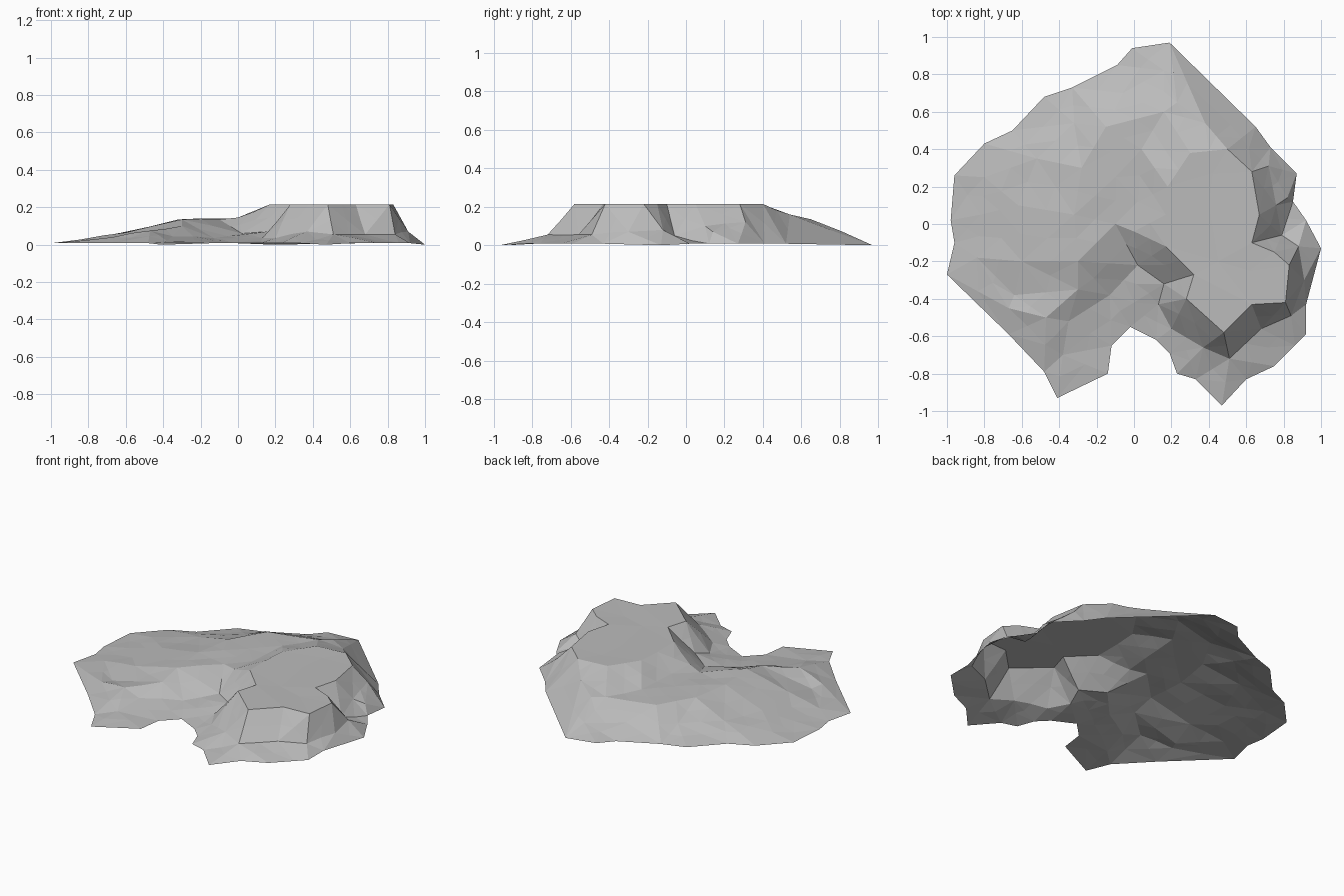
import bpy
import bmesh
import random
from mathutils import Vector
from mathutils.geometry import delaunay_2d_cdt

random.seed(4)
cube = bpy.data.objects.get("Cube")
if cube:
    bpy.data.objects.remove(cube, do_unlink=True)

rock = bpy.data.materials.new("pale grey rock")
rock.use_nodes = True
rock.diffuse_color = (0.5, 0.5, 0.5, 1)
rock.node_tree.nodes["Principled BSDF"].inputs["Base Color"].default_value = rock.diffuse_color

points, heights, creases = [], [], []


def contour(path, height, closed=False, crease=True):
    """Add a line of surface points; a point may carry its own height."""
    first = len(points)
    for x, y, *own_height in path:
        points.append(Vector((x, y)))
        heights.append(own_height[0] if own_height else height)
    if crease:
        last = len(points) - 1
        creases.extend((i, i + 1) for i in range(first, last))
        if closed:
            creases.append((last, first))


# Shoreline around the whole landform
contour([(.19, .97, 0), (.65, .52), (.73, .41), (.87, .27), (.85, .12),
         (.92, .02), (1, -.13, 0), (.92, -.43), (.92, -.59), (.86, -.65),
         (.75, -.76), (.6, -.83), (.47, -.97, 0), (.33, -.83), (.23, -.8),
         (.19, -.69), (.12, -.62), (-.02, -.55), (-.12, -.65), (-.14, -.8),
         (-.41, -.93, 0), (-.48, -.79), (-.67, -.59), (-1, -.27), (-.96, -.1),
         (-.98, .02), (-.96, .26), (-.8, .43), (-.65, .5), (-.48, .68),
         (-.33, .73), (-.09, .85), (-.01, .94)], .008, closed=True)

# Flat summit with its cliff edge
contour([(.17, -.12), (.32, -.27), (.28, -.4), (.48, -.58), (.63, -.43),
         (.81, -.42), (.83, -.22), (.75, -.15), (.63, -.1), (.67, .05),
         (.63, .28), (.5, .4), (.3, .38), (.18, .2), (.17, .05)], .215, closed=True)
contour([(.4, .1), (.45, -.2), (.62, -.25), (.42, .27)], .212, crease=False)

# Lower terrace and the ridge running off it
contour([(.17, -.12, .215), (0, -.04, .145), (-.1, 0), (-.3, -.2), (-.3, -.35, .1),
         (-.47, -.5, .075), (-.67, -.45, .04)], .135)
contour([(-.32, .05), (-.28, .3), (-.15, .52), (.16, .6), (.23, .65), (.38, .54, .16)], .135)
contour([(.23, .65, .135), (.16, .82, .05)], .1)
contour([(-.1, .25), (.04, .4), (.02, .12)], .14, crease=False)

# Long western and northern slopes
contour([(-.6, -.2), (-.62, .1), (-.52, .35), (-.32, .54), (-.06, .7)], .065, crease=False)
contour([(-.84, -.18), (-.82, .05), (-.8, .25), (-.64, -.38)], .028, crease=False)

# Floor of the front hollow
contour([(-.38, -.7, .02), (-.35, -.52, .045), (-.13, -.38), (0, -.42), (.02, -.22, .06),
         (.16, -.32, .07), (.13, -.43), (.2, -.56), (.37, -.66, .07)], .035)

# Foot of the cliffs and the eastern notch
contour([(.37, -.66, .07), (.51, -.72), (.68, -.56), (.84, -.49), (.91, -.3, .07),
         (.88, -.12, .08)], .055)
contour([(.79, -.06, .05), (.76, .1, .1), (.82, .14, .07), (.72, .31, .12)], .06)

# Triangulate the contours into one open surface
result = delaunay_2d_cdt(points, creases, [], 1, 1e-5)
verts, faces, origins = result[0], result[2], result[3]
bm = bmesh.new()
surface = [bm.verts.new((v.x, v.y, heights[o[0]])) for v, o in zip(verts, origins)]
for face in faces:
    bm.faces.new([surface[i] for i in face])

# Break up the broad facets with slight unevenness
long_edges = [e for e in bm.edges if e.calc_length() > .19 and not e.is_boundary]
split = bmesh.ops.subdivide_edges(bm, edges=long_edges, cuts=1)
for v in split["geom_inner"]:
    if isinstance(v, bmesh.types.BMVert) and v.co.z < .19:
        v.co.z += random.uniform(-.005, .005)
bmesh.ops.triangulate(bm, faces=bm.faces[:], quad_method="SHORT_EDGE")
bm.normal_update()
for face in bm.faces:
    if face.normal.z < 0:
        face.normal_flip()
    face.smooth = False

mesh = bpy.data.meshes.new("rocky_plateau")
bm.to_mesh(mesh)
bm.free()
mesh.materials.append(rock)
terrain = bpy.data.objects.new("rocky_plateau", mesh)
bpy.context.collection.objects.link(terrain)
